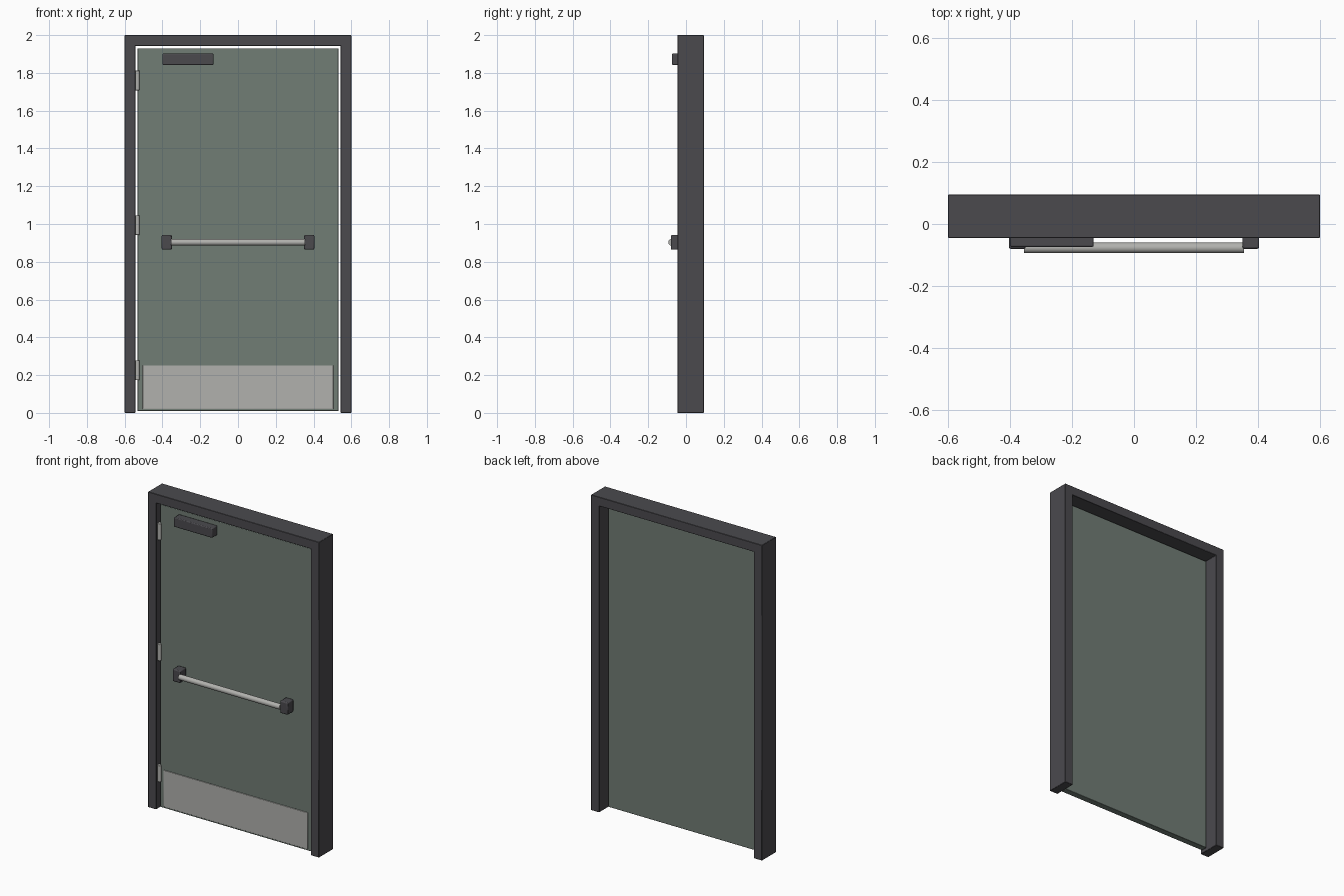
import bpy
import bmesh
import math

cube = bpy.data.objects.get("Cube")
if cube:
    bpy.data.objects.remove(cube, do_unlink=True)


def material(name, rgb):
    m = bpy.data.materials.new(name)
    m.use_nodes = True
    m.diffuse_color = (*rgb, 1)
    m.node_tree.nodes["Principled BSDF"].inputs["Base Color"].default_value = (*rgb, 1)
    return m


charcoal = material("charcoal metal", (0.07, 0.068, 0.076))
green = material("grey green paint", (0.165, 0.205, 0.178))
steel = material("brushed steel", (0.44, 0.44, 0.42))


def finish(obj, mat, bevel, segments=2):
    obj.data.materials.append(mat)
    if bevel:
        mod = obj.modifiers.new("Bevel", "BEVEL")
        mod.width, mod.segments = bevel, segments
        mod.limit_method = "ANGLE"
    bpy.ops.object.select_all(action="DESELECT")
    obj.select_set(True)
    bpy.context.view_layer.objects.active = obj
    bpy.ops.object.shade_smooth_by_angle(angle=math.radians(35))
    return obj


def box(name, x, y, z, mat, bevel=0.0):
    """Box given by its (low, high) range on each axis."""
    ranges = (x, y, z)
    bpy.ops.mesh.primitive_cube_add(size=1, location=[sum(r) / 2 for r in ranges])
    obj = bpy.context.object
    obj.name = name
    obj.scale = [r[1] - r[0] for r in ranges]
    bpy.ops.object.transform_apply(location=False, rotation=False, scale=True)
    return finish(obj, mat, bevel)


def rod(name, location, radius, length, mat, rotation=(0, 0, 0), bevel=0.0):
    bpy.ops.mesh.primitive_cylinder_add(vertices=24, radius=radius, depth=length,
                                        location=location, rotation=rotation)
    obj = bpy.context.object
    obj.name = name
    return finish(obj, mat, bevel)


# Frame: one arch-shaped outline pushed back to full depth
FRONT, BACK = -0.045, 0.095
OUT, IN, TOP, HEAD = 0.6, 0.543, 2.0, 1.943
outline = [(-OUT, 0), (-IN, 0), (-IN, HEAD), (IN, HEAD),
           (IN, 0), (OUT, 0), (OUT, TOP), (-OUT, TOP)]
bm = bmesh.new()
face = bm.faces.new([bm.verts.new((x, FRONT, z)) for x, z in outline])
pushed = bmesh.ops.extrude_face_region(bm, geom=[face])["geom"]
bmesh.ops.translate(bm, vec=(0, BACK - FRONT, 0),
                    verts=[v for v in pushed if isinstance(v, bmesh.types.BMVert)])
bmesh.ops.recalc_face_normals(bm, faces=bm.faces)
mesh = bpy.data.meshes.new("door_frame")
bm.to_mesh(mesh)
bm.free()
frame = bpy.data.objects.new("door_frame", mesh)
bpy.context.collection.objects.link(frame)
finish(frame, charcoal, 0.002, 1)

# Door leaf and kick plate
DOOR = -0.02
box("door_leaf", (-0.532, 0.532), (DOOR, 0.02), (0.01, 1.93), green, 0.003)
box("kick_plate", (-0.505, 0.505), (DOOR - 0.005, DOOR + 0.001), (0.02, 0.252), steel, 0.002)

# Door closer
box("closer_body", (-0.4, -0.13), (-0.074, DOOR + 0.001), (1.842, 1.902), charcoal, 0.005)

# Push bar between two end brackets
for side, sign in (("right", -1), ("left", 1)):
    x = sorted((sign * 0.35, sign * 0.404))
    box("bar_bracket_" + side, x, (-0.08, DOOR + 0.001), (0.864, 0.942), charcoal, 0.006)
rod("push_bar", (0, -0.077, 0.903), 0.017, 0.71, steel, (0, math.pi / 2, 0))

# Hinge barrels
for name, z in (("lower", 0.226), ("middle", 0.994), ("upper", 1.76)):
    rod("hinge_" + name, (-0.533, DOOR - 0.004, z), 0.012, 0.104, steel, bevel=0.002)
